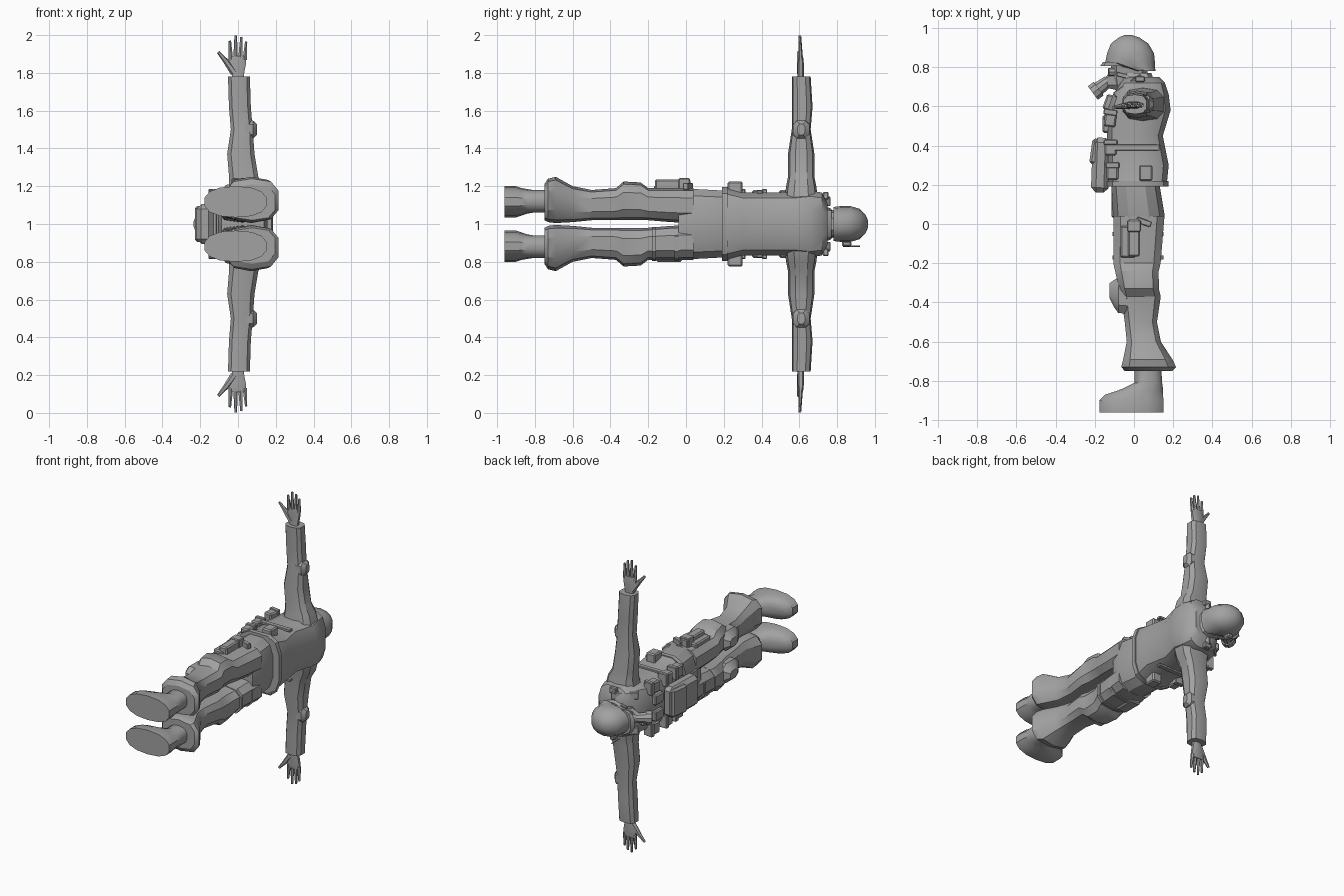
import bpy, bmesh, math
from mathutils import Vector, Matrix

cube = bpy.data.objects.get("Cube")
if cube:
    bpy.data.objects.remove(cube, do_unlink=True)

grey = bpy.data.materials.new("plain grey")
grey.use_nodes = True
COLOUR = (0.36, 0.36, 0.36, 1)
grey.diffuse_color = COLOUR
grey.node_tree.nodes["Principled BSDF"].inputs["Base Color"].default_value = COLOUR

UNIT = 0.01      # part sizes are in hundredths; sideways is measured from the spine
SPINE = Vector((0, 0, 1))


def finish(name, bm, side=1):
    """Mirror to a side, scale, lift onto the spine line and make the object."""
    bmesh.ops.transform(bm, matrix=Matrix.Diagonal((UNIT, UNIT, UNIT * side, 1)), verts=bm.verts)
    bmesh.ops.translate(bm, vec=SPINE, verts=bm.verts)
    bmesh.ops.recalc_face_normals(bm, faces=bm.faces)
    mesh = bpy.data.meshes.new(name)
    bm.to_mesh(mesh)
    bm.free()
    mesh.materials.append(grey)
    obj = bpy.data.objects.new(name, mesh)
    bpy.context.collection.objects.link(obj)
    bpy.ops.object.select_all(action='DESELECT')
    obj.select_set(True)
    bpy.context.view_layer.objects.active = obj
    bpy.ops.object.shade_smooth_by_angle(angle=math.radians(32))
    return obj


def loft(name, axis, rings, side=1, sides=10, square=0.7):
    """Skin of rounded-box rings; each ring is (position, low a, high a, low b, high b)."""
    bm = bmesh.new()
    loops = []
    for t, a0, a1, b0, b1 in rings:
        loop = []
        for i in range(sides):
            ang = math.tau * (i + 0.5) / sides
            c, s = math.cos(ang), math.sin(ang)
            a = (a0 + a1) / 2 + (a1 - a0) / 2 * math.copysign(abs(c) ** square, c)
            b = (b0 + b1) / 2 + (b1 - b0) / 2 * math.copysign(abs(s) ** square, s)
            loop.append(bm.verts.new({"x": (t, a, b), "y": (a, t, b), "z": (a, b, t)}[axis]))
        loops.append(loop)
    for low, high in zip(loops, loops[1:]):
        for i in range(sides):
            j = (i + 1) % sides
            bm.faces.new((low[i], low[j], high[j], high[i]))
    bm.faces.new(loops[0])
    bm.faces.new(loops[-1])
    return finish(name, bm, side)


def box(name, centre, size, side=1, turn=0, bevel=0.8):
    """Bevelled block, turned about the sideways axis."""
    bm = bmesh.new()
    bmesh.ops.create_cube(bm, size=1)
    bmesh.ops.scale(bm, vec=size, verts=bm.verts)
    if bevel:
        bmesh.ops.bevel(bm, geom=bm.edges[:], offset=bevel, segments=1, affect='EDGES')
    place = Matrix.Translation(centre) @ Matrix.Rotation(math.radians(turn), 4, 'Z')
    bmesh.ops.transform(bm, matrix=place, verts=bm.verts)
    return finish(name, bm, side)


def rod(name, start, end, r0, r1, side=1, sides=6):
    """Tapered rod between two points."""
    start, end = Vector(start), Vector(end)
    bm = bmesh.new()
    bmesh.ops.create_cone(bm, cap_ends=True, segments=sides, radius1=r0, radius2=r1,
                          depth=(end - start).length)
    spin = (end - start).to_track_quat('Z', 'Y').to_matrix().to_4x4()
    bmesh.ops.transform(bm, matrix=Matrix.Translation((start + end) / 2) @ spin, verts=bm.verts)
    return finish(name, bm, side)


# Torso: hips, vest and collar
loft("hips", "y", [(-4, -9, 14, -17, 17), (4, -11, 16, -19, 19), (22, -12, 13, -18, 18)], sides=12)
loft("vest", "y", [(20, -13, 17, -20, 20), (30, -14, 18, -17, 17), (45, -14, 15, -17, 17),
                   (58, -14, 19, -17, 17), (66, -11, 18, -18, 18), (72, -7, 16, -17, 17),
                   (75, -4, 13, -11, 11)], sides=12, square=0.6)
loft("vest_hem", "y", [(19, -14, 18, -20, 20), (22, -14, 18, -20, 20)], sides=12, square=0.6)
loft("collar", "y", [(70, -8, 12, -11, 11), (77, -6, 9, -8, 8)])

# Head with mask
loft("head", "y", [(66, -7, 5, -5, 5), (70, -11, 6, -6, 6), (76, -12, 7, -7, 7),
                   (84, -12, 8, -8, 8)])
loft("mask_snout", "x", [(-9, 68, 79, -5, 5), (-13, 69, 77, -3.5, 3.5), (-15, 70, 74, -2, 2)], sides=8)
rod("mask_filter", (-13, 73, 0), (-20, 67.5, 0), 3, 4, sides=10)
rod("filter_cap", (-18, 69, 0), (-21, 66.8, 0), 4.5, 4.5, sides=10)

# Helmet
dome = loft("helmet", "y", [(78, 0, 11, -9, 9), (82, -15, 11, -9.5, 9.5), (87, -14, 10.5, -9.5, 9.5),
                            (92, -12, 7.5, -8, 8), (95, -8, 3, -5, 5), (96.3, -5, -1, -2, 2)],
            sides=14, square=0.9)
loft("helmet_brim", "y", [(80.5, -17.5, 0, -8, 8), (82.5, -16, 0, -8.5, 8.5)], sides=12)
box("headset", (-5, 85, -10.5), (4, 5, 3))
rod("headset_aerial", (-8, 83, -11.8), (-8, 92, -11.8), 0.3, 0.3)

# Front pouches and straps
box("belly_bag", (-17, 30, 0), (9, 28, 21), turn=-2, bevel=2.5)
box("belly_bag_flap", (-20, 37, 0), (4, 13, 19), turn=-8, bevel=1.2)
box("groin_flap", (-9, 11, 0), (5, 17, 15), bevel=1.5)
box("radio", (-13, 62, -6), (4, 8, 5), turn=-20)

for side, label in ((1, "left"), (-1, "right")):
    # Leg: trousers, baggy cuff and boot
    loft(label + "_trouser", "y",
         [(4, -11, 16, 0.5, 19), (-8, -11, 15, 1, 19), (-20, -11, 14, 2, 19), (-24, -10, 13, 2, 22),
          (-33, -8, 13, 2, 22.5), (-37, -7, 14, 2, 19), (-50, -5, 12, 2, 18), (-60, -4, 14, 1, 20),
          (-69, -6, 20, 0.5, 25), (-73, -7, 22, 1, 24), (-75, -5, 20, 2, 21)], side)
    loft(label + "_boot", "y",
         [(-72, 0, 14, 6, 18), (-81, 0, 14.5, 6, 18), (-84, -6, 15, 5.5, 18.5), (-87, -15, 15, 4.5, 19),
          (-90, -18, 15.5, 3.5, 20), (-96, -18, 15.5, 3.5, 20)], side, sides=14, square=0.85)
    loft(label + "_knee_pad", "x", [(-2, -46, -29, 4, 18), (-8, -46, -27, 4, 18), (-10, -43, -28, 6, 16),
                                    (-12.5, -38, -30, 8, 14)], side, sides=8)

    # Arm: sleeve, cuff and elbow pad
    loft(label + "_sleeve", "z",
         [(12, -7, 16, 52, 70), (20, -5, 14, 53, 69), (25, -5, 11, 54, 68), (37, -6, 9, 54, 68),
          (50, -4, 8, 56, 66), (62, -5, 7, 56, 67), (78, -5.5, 6.5, 56, 66)], side)
    loft(label + "_elbow_pad", "x", [(4, 56, 66, 45, 55), (8, 56.5, 65.5, 45, 55), (10, 59, 63, 47, 53)],
         side, sides=8)

    # Hand
    loft(label + "_palm", "z", [(76, -3, 3, 58.5, 62.5), (80, -3.5, 3.5, 59, 62.5),
                                (85, -5, 4.5, 59, 62.5), (89, -4.8, 4.5, 59.5, 62)], side, sides=8)
    for n, (base, tip, top) in enumerate([(-3.8, -4.3, 97), (-1.3, -1.2, 99.8), (1.2, 1.8, 99), (3.6, 4.3, 96.5)]):
        rod(f"{label}_finger_{n}", (base, 60.7, 87), (tip, 60.3, top), 1.3, 0.7, side)
    rod(label + "_thumb_root", (-2, 60.5, 80), (-7, 60, 87), 2, 1.4, side)
    rod(label + "_thumb", (-6.6, 60, 86.4), (-10.5, 59.5, 91), 1.4, 0.8, side)

    # Mask eye and cheek strap
    rod(label + "_mask_lens", (-10, 77.5, 3.5), (-13, 77.5, 4), 2.4, 2, side, sides=8)
    box(label + "_mask_strap", (-3, 75, 7), (12, 2, 1), side, turn=-15, bevel=0.2)

    # Vest gear: chest, side and shoulder pieces
    for n, (x, y, height, turn) in enumerate([(-12, 54, 9, -8), (-12, 39, 8, 0), (-11, 27, 9, 0)]):
        box(f"{label}_front_pouch_{n}", (x, y, 14), (6, height, 8), side, turn)
        box(f"{label}_front_flap_{n}", (x, y + height / 3, 14.2), (7, height / 3, 8.6), side, turn, 0.4)
    box(label + "_chest_pouch", (-14, 51, 5.5), (4, 9, 7), side)
    box(label + "_side_pouch", (6, 26, 19), (7, 8, 7), side)
    box(label + "_shoulder_strap", (-3, 70.5, 12), (17, 3, 5), side, turn=35, bevel=0.4)
    box(label + "_shoulder_buckle", (3, 74, 15), (5, 3, 4), side, bevel=0.5)
    box(label + "_side_strap", (0, 39, 17), (26, 3, 1.6), side, bevel=0.2)

# Thigh gear: pouch on one leg, holster straps on the other
box("thigh_pouch", (0, -7, 20.5), (6, 19, 6))
box("thigh_pouch_flap", (0, -1, 21), (7, 6, 6.5), bevel=0.5)
box("thigh_clip", (5, 1, 20), (8, 3, 3.5), turn=-20, bevel=0.4)
for y in (-5, -17):
    loft("thigh_strap", "y", [(y - 1, -11.5, 15.5, 1.5, 19.7), (y + 1, -11.5, 15.5, 1.5, 19.7)], -1)
box("holster", (-3, -9, 18.5), (8, 16, 4))
box("holster_side", (-3, -9, -18), (8, 14, 4))
